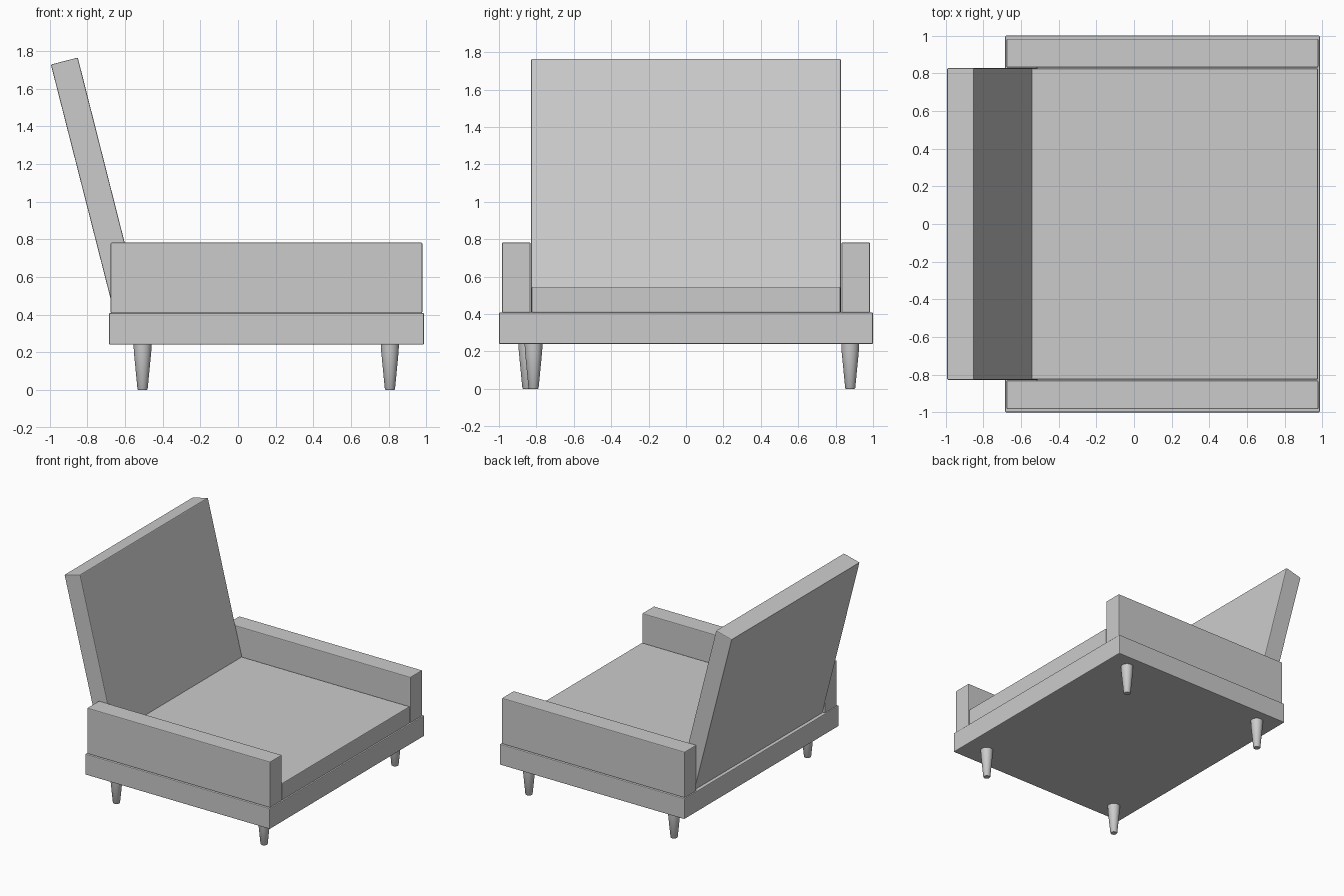
import bpy, bmesh, math

if "Cube" in bpy.data.objects:
    bpy.data.objects.remove(bpy.data.objects["Cube"])

def finish(obj, bevel=0.0):
    if bevel:
        m = obj.modifiers.new("soft_edge", 'BEVEL')
        m.width = bevel
        m.segments = 2
        m.limit_method = 'ANGLE'
    return obj

def prism(name, profile, y0, y1, bevel=0.006):
    """Extrude an XZ profile along y."""
    bm = bmesh.new()
    face = bm.faces.new([bm.verts.new((x, y0, z)) for x, z in profile])
    ext = bmesh.ops.extrude_face_region(bm, geom=[face])
    verts = [v for v in ext['geom'] if isinstance(v, bmesh.types.BMVert)]
    bmesh.ops.translate(bm, verts=verts, vec=(0, y1 - y0, 0))
    bmesh.ops.recalc_face_normals(bm, faces=bm.faces)
    mesh = bpy.data.meshes.new(name)
    bm.to_mesh(mesh)
    bm.free()
    obj = bpy.data.objects.new(name, mesh)
    bpy.context.collection.objects.link(obj)
    return finish(obj, bevel)

def box(name, x0, x1, y0, y1, z0, z1):
    return prism(name, [(x0, z0), (x1, z0), (x1, z1), (x0, z1)], y0, y1)

def leg(name, x, y, sides=32):
    """Tapered round leg made of stacked rings."""
    bm = bmesh.new()
    rings = []
    for r, z in [(0.024, 0), (0.027, 0.004), (0.046, 0.2), (0.048, 0.245)]:
        rings.append([bm.verts.new((r * math.cos(a), r * math.sin(a), z))
                      for a in (2 * math.pi * i / sides for i in range(sides))])
    for low, high in zip(rings, rings[1:]):
        for i in range(sides):
            j = (i + 1) % sides
            bm.faces.new((low[i], low[j], high[j], high[i]))
    bm.faces.new(rings[0][::-1])
    bm.faces.new(rings[-1])
    mesh = bpy.data.meshes.new(name)
    bm.to_mesh(mesh)
    bm.free()
    obj = bpy.data.objects.new(name, mesh)
    obj.location = (x, y, 0)
    bpy.context.collection.objects.link(obj)
    bpy.ops.object.select_all(action='DESELECT')
    obj.select_set(True)
    bpy.context.view_layer.objects.active = obj
    bpy.ops.object.shade_smooth_by_angle(angle=math.radians(35))

# Base platform and seat cushion
box("base", -0.685, 0.988, -1.0, 1.0, 0.24, 0.408)
box("seat", -0.62, 0.977, -0.826, 0.826, 0.406, 0.545)

# Armrests
box("armrest_near", -0.677, 0.979, -0.984, -0.831, 0.407, 0.782)
box("armrest_far", -0.677, 0.979, 0.831, 0.984, 0.407, 0.782)

# Reclined backrest, resting on the base
prism("backrest", [(-0.994, 1.728), (-0.851, 1.765), (-0.507, 0.406), (-0.657, 0.406)],
      -0.828, 0.828)

# Tapered legs
for name, x, y in [("seat_end_leg_near", 0.807, -0.815), ("seat_end_leg_far", 0.807, 0.878),
                   ("back_end_leg_near", -0.507, -0.848), ("back_end_leg_far", -0.507, 0.878)]:
    leg(name, x, y)
